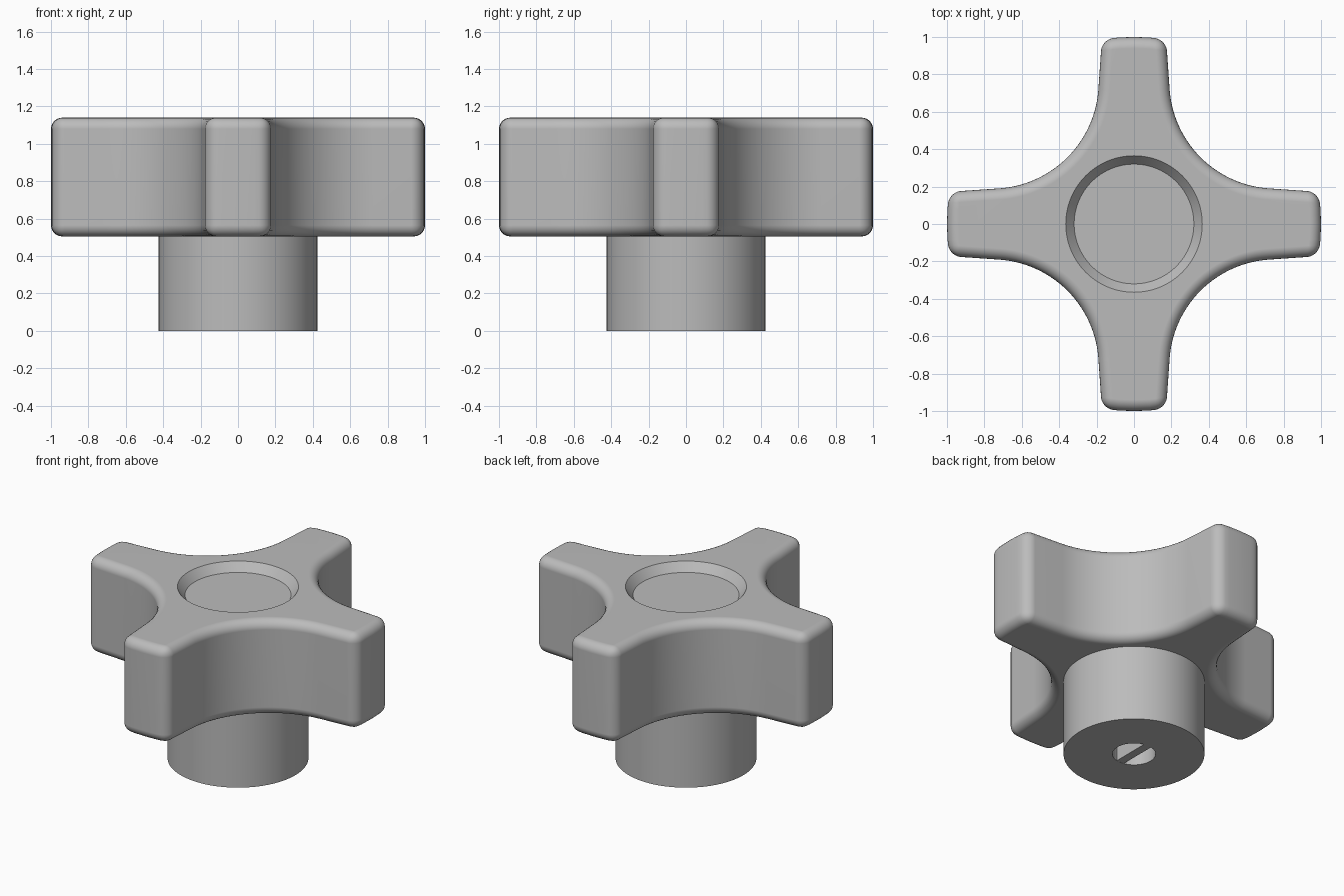
import bpy
import bmesh
from math import sin, cos, pi, radians
from mathutils import Matrix

cube = bpy.data.objects.get("Cube")
if cube:
    bpy.data.objects.remove(cube, do_unlink=True)

BASE, TOP = 0.505, 1.14      # grip underside and top
HOLE_R, HOLE_TOP = 0.13, 0.45

grey = bpy.data.materials.new("plain grey")
grey.use_nodes = True
grey.diffuse_color = (0.5, 0.5, 0.5, 1)
grey.node_tree.nodes["Principled BSDF"].inputs["Base Color"].default_value = (0.5, 0.5, 0.5, 1)


def finish(bm, name):
    bmesh.ops.recalc_face_normals(bm, faces=bm.faces)
    mesh = bpy.data.meshes.new(name)
    bm.to_mesh(mesh)
    bm.free()
    mesh.materials.append(grey)
    obj = bpy.data.objects.new(name, mesh)
    bpy.context.collection.objects.link(obj)
    return obj


def select(obj):
    bpy.ops.object.select_all(action='DESELECT')
    obj.select_set(True)
    bpy.context.view_layer.objects.active = obj


def smooth(obj):
    select(obj)
    bpy.ops.object.shade_smooth_by_angle(angle=radians(30))


def lathe(name, profile, steps=96):
    bm = bmesh.new()
    verts = [bm.verts.new((r, 0, z)) for r, z in profile]
    edges = [bm.edges.new(pair) for pair in zip(verts, verts[1:])]
    bmesh.ops.spin(bm, geom=verts + edges, cent=(0, 0, 0), axis=(0, 0, 1),
                   angle=2 * pi, steps=steps, use_duplicate=False)
    bmesh.ops.remove_doubles(bm, verts=bm.verts, dist=1e-4)
    return finish(bm, name)


# Four-armed grip: one tip and one concave side, repeated by quarter turns
def grip_outline():
    centre, radius = 0.76, 0.571
    quarter = [(0.172, -0.0), (0.085, 0.0), (0.0, 0.0)]
    tip = [(0.986, -0.172), (0.997, -0.085), (1.0, 0.0), (0.997, 0.085), (0.986, 0.172)]
    start, end, n = radians(266), radians(184), 28
    arc = [(centre + radius * cos(start + (end - start) * i / n),
            centre + radius * sin(start + (end - start) * i / n)) for i in range(n + 1)]
    points = []
    for k in range(4):
        c, s = round(cos(k * pi / 2)), round(sin(k * pi / 2))
        points += [(x * c - y * s, x * s + y * c) for x, y in tip + arc]
    return points


bm = bmesh.new()
bottom = bm.faces.new([bm.verts.new((x, y, BASE)) for x, y in grip_outline()])
raised = bmesh.ops.extrude_face_region(bm, geom=[bottom], use_keep_orig=True)
bmesh.ops.translate(bm, vec=(0, 0, TOP - BASE),
                    verts=[g for g in raised["geom"] if isinstance(g, bmesh.types.BMVert)])
bmesh.ops.recalc_face_normals(bm, faces=bm.faces)


def rounded(edge):
    a, b = (v.co for v in edge.verts)
    return abs(a.z - b.z) < 0.01 or edge.calc_face_angle(0) > radians(50)


bmesh.ops.bevel(bm, geom=[e for e in bm.edges if rounded(e)], offset=0.06,
                offset_type='OFFSET', segments=6, profile=0.5, affect='EDGES',
                clamp_overlap=False)
grip = finish(bm, "grip")

# Chamfered round recess in the top
depth = 0.055
cutter = lathe("recess_cutter", [(0, TOP - depth), (0.32, TOP - depth), (0.365, TOP),
                                 (0.365, TOP + 0.2), (0, TOP + 0.2)])
cutter.hide_render = True
cut = grip.modifiers.new("recess", 'BOOLEAN')
cut.operation, cut.solver, cut.object = 'DIFFERENCE', 'EXACT', cutter
select(grip)
bpy.ops.object.modifier_apply(modifier=cut.name)
bpy.data.objects.remove(cutter, do_unlink=True)
smooth(grip)
weighted = grip.modifiers.new("weighted normals", 'WEIGHTED_NORMAL')
weighted.keep_sharp = True

# Hollow cylindrical stem
stem = lathe("stem", [(0, HOLE_TOP), (HOLE_R, HOLE_TOP), (HOLE_R, 0),
                      (0.425, 0), (0.425, BASE + 0.005)])
smooth(stem)

# Thin rib across the stem hole
bm = bmesh.new()
bmesh.ops.create_cube(bm, size=1, matrix=Matrix.Translation((0, 0, HOLE_TOP / 2 + 0.001))
                      @ Matrix.Diagonal((0.055, 2 * HOLE_R, HOLE_TOP, 1)))
finish(bm, "stem_rib")
